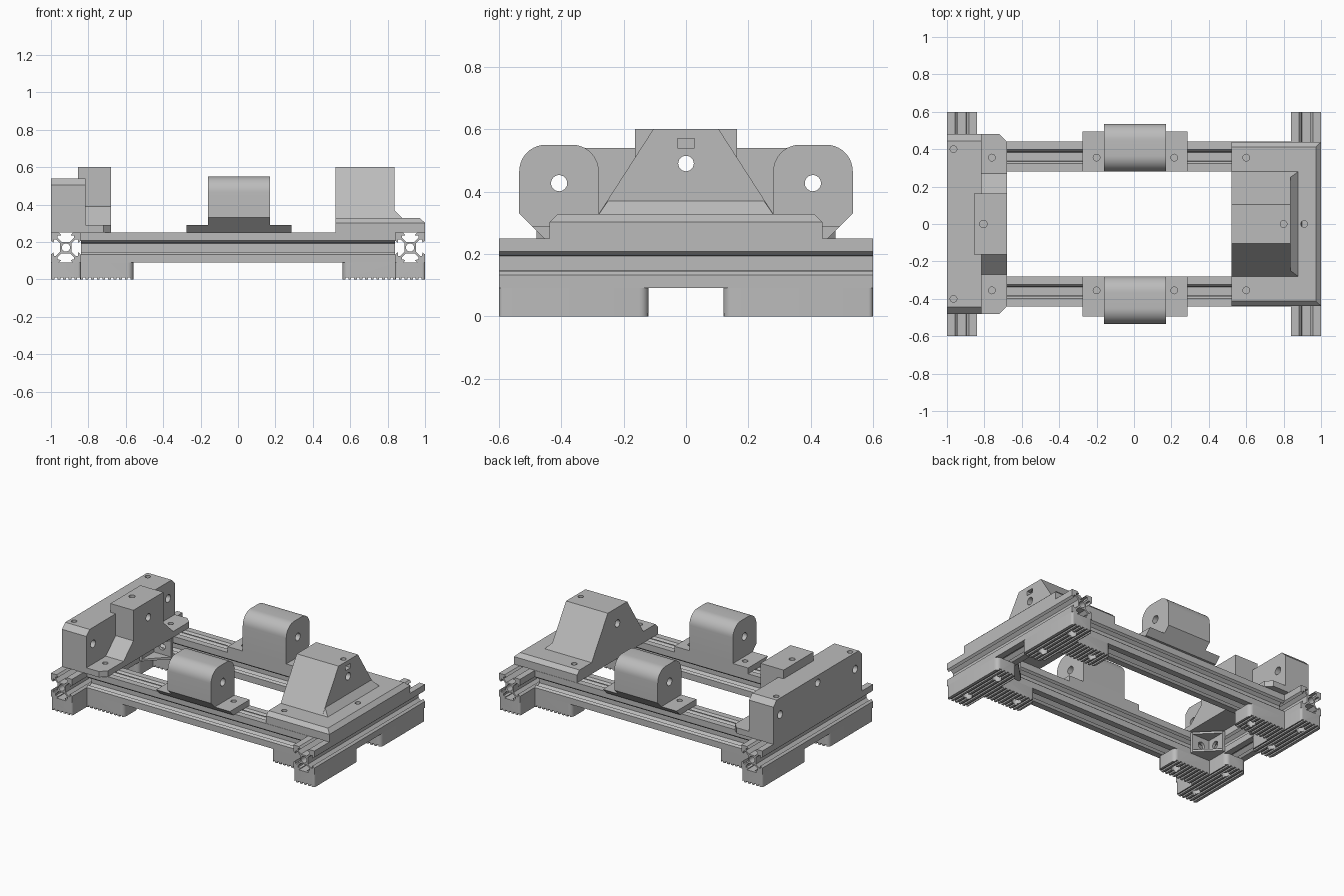
import bpy, bmesh
from math import cos, sin, pi, radians
from mathutils import Vector

if "Cube" in bpy.data.objects:
    bpy.data.objects.remove(bpy.data.objects["Cube"])

grey = bpy.data.materials.new("matte_grey")
grey.use_nodes = True
grey.diffuse_color = (0.5, 0.5, 0.5, 1)
grey.node_tree.nodes["Principled BSDF"].inputs["Base Color"].default_value = (0.5, 0.5, 0.5, 1)
parts = []


def make(name, bm):
    bmesh.ops.recalc_face_normals(bm, faces=bm.faces)
    mesh = bpy.data.meshes.new(name)
    bm.to_mesh(mesh)
    bm.free()
    mesh.materials.append(grey)
    obj = bpy.data.objects.new(name, mesh)
    bpy.context.collection.objects.link(obj)
    parts.append(obj)
    return obj


def prism(name, pts, axis, lo, hi):
    """Extrude a 2D outline along one axis."""
    place = {"x": lambda a, b, t: (t, a, b),
             "y": lambda a, b, t: (a, t, b),
             "z": lambda a, b, t: (a, b, t)}[axis]
    bm = bmesh.new()
    ends = [[bm.verts.new(place(a, b, t)) for a, b in pts] for t in (lo, hi)]
    for ring in ends:
        bm.faces.new(ring)
    n = len(pts)
    for i in range(n):
        j = (i + 1) % n
        bm.faces.new((ends[0][i], ends[0][j], ends[1][j], ends[1][i]))
    return make(name, bm)


def rect(a0, a1, b0, b1):
    return [(a0, b0), (a1, b0), (a1, b1), (a0, b1)]


def box(name, x0, x1, y0, y1, z0, z1):
    return prism(name, rect(x0, x1, y0, y1), "z", z0, z1)


def hull(name, pts):
    bm = bmesh.new()
    for p in pts:
        bm.verts.new(p)
    bmesh.ops.convex_hull(bm, input=bm.verts)
    bmesh.ops.dissolve_limit(bm, angle_limit=0.01, verts=bm.verts, edges=bm.edges)
    return make(name, bm)


def rod(axis, a, b, r, lo, hi, n=24):
    pts = [(a + r * cos(2 * pi * i / n), b + r * sin(2 * pi * i / n)) for i in range(n)]
    return prism("cutter", pts, axis, lo, hi)


def rounded(pts, radii, steps=6):
    """Replace chosen outline corners by arcs."""
    out = []
    for i, (p, r) in enumerate(zip(pts, radii)):
        p = Vector(p)
        if not r:
            out.append(p[:])
            continue
        u = (Vector(pts[i - 1]) - p).normalized() * r
        v = (Vector(pts[(i + 1) % len(pts)]) - p).normalized() * r
        for k in range(steps + 1):
            t = k / steps * pi / 2
            out.append((p + u * (1 - sin(t)) + v * (1 - cos(t)))[:])
    return out


def combine(target, others, operation):
    """Boolean the helpers into the target, then remove them."""
    for other in others:
        mod = target.modifiers.new("bool", "BOOLEAN")
        mod.operation, mod.solver, mod.object = operation, "EXACT", other
    bpy.context.view_layer.update()
    graph = bpy.context.evaluated_depsgraph_get()
    mesh = bpy.data.meshes.new_from_object(target.evaluated_get(graph))
    target.modifiers.clear()
    target.data = mesh
    for other in others:
        parts.remove(other)
        bpy.data.objects.remove(other)


def cut(target, *others):
    combine(target, others, "DIFFERENCE")


def join(target, *others):
    combine(target, others, "UNION")


# Slotted rails: one side of the section, turned four times
side = [(.08, -.08), (.08, -.037), (.066, -.025), (.064, -.044), (.052, -.044),
        (.031, -.023), (.031, .023), (.052, .044), (.064, .044), (.066, .025), (.08, .037)]


def rail(name, axis, c, half):
    pts, ring = side, []
    for _ in range(4):
        ring += pts
        pts = [(-b, a) for a, b in pts]
    obj = prism(name, [(a + c, b + .17) for a, b in ring], axis, -half, half)
    cut(obj, rod(axis, c, .17, .022, -half - .1, half + .1))


for s, label in ((-1, "right"), (1, "left")):
    rail("cross_rail_" + label, "y", s * .92, .6)
for s, label in ((-1, "front"), (1, "back")):
    rail("long_rail_" + label, "x", s * .36, .84)

# T-shaped feet with ribbed soles, and inner corner brackets
for sx in (-1, 1):
    for sy in (-1, 1):
        tag = ("right" if sx < 0 else "left") + ("_front" if sy < 0 else "_back")
        tee = [(1, .6), (1, .12), (.84, .12), (.84, .28), (.56, .28), (.56, .44), (.84, .44), (.84, .6)]
        outline = rounded(tee, (.015, .03, .03, 0, .03, .03, 0, .015))
        foot = prism("foot_" + tag, [(sx * x, sy * y) for x, y in outline], "z", 0, .09)
        holes = [rod("z", sx * x, sy * y, .03, -.1, .2)
                 for x, y in ((.92, .5), (.92, .22), (.64, .36))]
        grooves = [box("cutter", *sorted((sx * (.575 + .03 * k), sx * (.59 + .03 * k))),
                       *sorted((sy * .05, sy * .7)), -.02, .01) for k in range(14)]
        cut(foot, *holes, *grooves)

        bx = sx * .84
        tri = [(bx, sy * .28), (bx - sx * .15, sy * .28), (bx - sx * .15, sy * .26),
               (bx - sx * .02, sy * .13), (bx, sy * .13)]
        inner = [(bx - sx * .02, sy * .26), (bx - sx * .2, sy * .26), (bx - sx * .2, sy * .08),
                 (bx - sx * .02, sy * .08)]
        bracket = prism("corner_bracket_" + tag, tri, "z", .1, .24)
        cut(bracket, prism("cutter", inner, "z", .115, .225))
        cut(bracket, rod("x", sy * .2, .17, .025, *sorted((bx - sx * .05, bx + sx * .02))),
            rod("y", bx - sx * .08, .17, .025, *sorted((sy * .24, sy * .3))))

# Side rod holders: rounded block on a flange with the same undercut
for s, label in ((-1, "front"), (1, "back")):
    prof = rounded([(.28, .25), (.28, .55), (.535, .55), (.535, .33), (.455, .25)],
                   (0, .085, .085, 0, 0), 10)
    holder = prism("rod_holder_" + label, [(s * y, z) for y, z in prof], "x", -.16, .17)
    flange = [(.28, .25), (.28, .29), (.495, .29), (.455, .25)]
    join(holder, prism("flange", [(s * y, z) for y, z in flange], "x", -.275, .285))
    cut(holder, rod("x", s * .407, .427, .026, -.4, .4),
        *[rod("z", x, s * .355, .018, .2, .4) for x in (-.2, .215)])

# End mount: long wall, two flanges and a flared centre block
wall = prism("end_mount", [(-.48, .25), (.48, .25), (.48, .505), (.445, .54), (-.445, .54), (-.48, .505)],
             "x", -1, -.815)
flanges = [prism("flange", [(-.9, s * .2), (-.68, s * .2), (-.68, s * .44), (-.72, s * .48), (-.9, s * .48)],
                 "z", .25, .29) for s in (-1, 1)]
centre = prism("centre", [(-.27, .25), (.27, .25), (.27, .29), (.163, .39), (.163, .6),
                          (-.163, .6), (-.163, .39), (-.27, .29)], "x", -.82, -.68)
cap = box("cap", -.855, -.75, -.163, .163, .4, .6)
join(wall, *flanges, centre, cap)
cut(wall, rod("x", 0, .49, .025, -1.1, -.5), rod("z", -.805, 0, .02, .56, .7),
    *[rod("x", s * .407, .427, .026, -1.1, -.5) for s in (-1, 1)],
    *[rod("z", -.965, s * .4, .018, .48, .7) for s in (-1, 1)],
    *[rod("z", -.76, s * .355, .018, .2, .35) for s in (-1, 1)])

# Tapered mount: chamfered base, sloped tower and a small foot bevel
base = hull("tapered_mount", [(x, s * .438, z) for x in (.52, 1) for s in (-1, 1) for z in (.25, .302)]
            + [(x, s * .412, .328) for x in (.52, .972) for s in (-1, 1)])
tower = prism("tower", [(-.292, .31), (.292, .31), (.105, .6), (-.105, .6)], "x", .52, .837)
bevel = hull("bevel", [(x, s * .285, .32) for x in (.8, .885) for s in (-1, 1)]
             + [(x, s * .25, .37) for x in (.8, .837) for s in (-1, 1)])
join(base, tower, bevel)
cut(base, rod("x", 0, .49, .025, .4, 1.1), box("cutter", .77, .9, -.027, .027, .54, .57),
    rod("z", .8, 0, .018, .56, .7), rod("z", .91, 0, .018, .2, .4),
    *[rod("z", .6, s * .355, .018, .2, .4) for s in (-1, 1)])

# Smooth the curved faces, keep the edges crisp
for obj in bpy.context.selected_objects:
    obj.select_set(False)
for obj in parts:
    obj.select_set(True)
bpy.context.view_layer.objects.active = parts[0]
bpy.ops.object.shade_smooth_by_angle(angle=radians(25))
